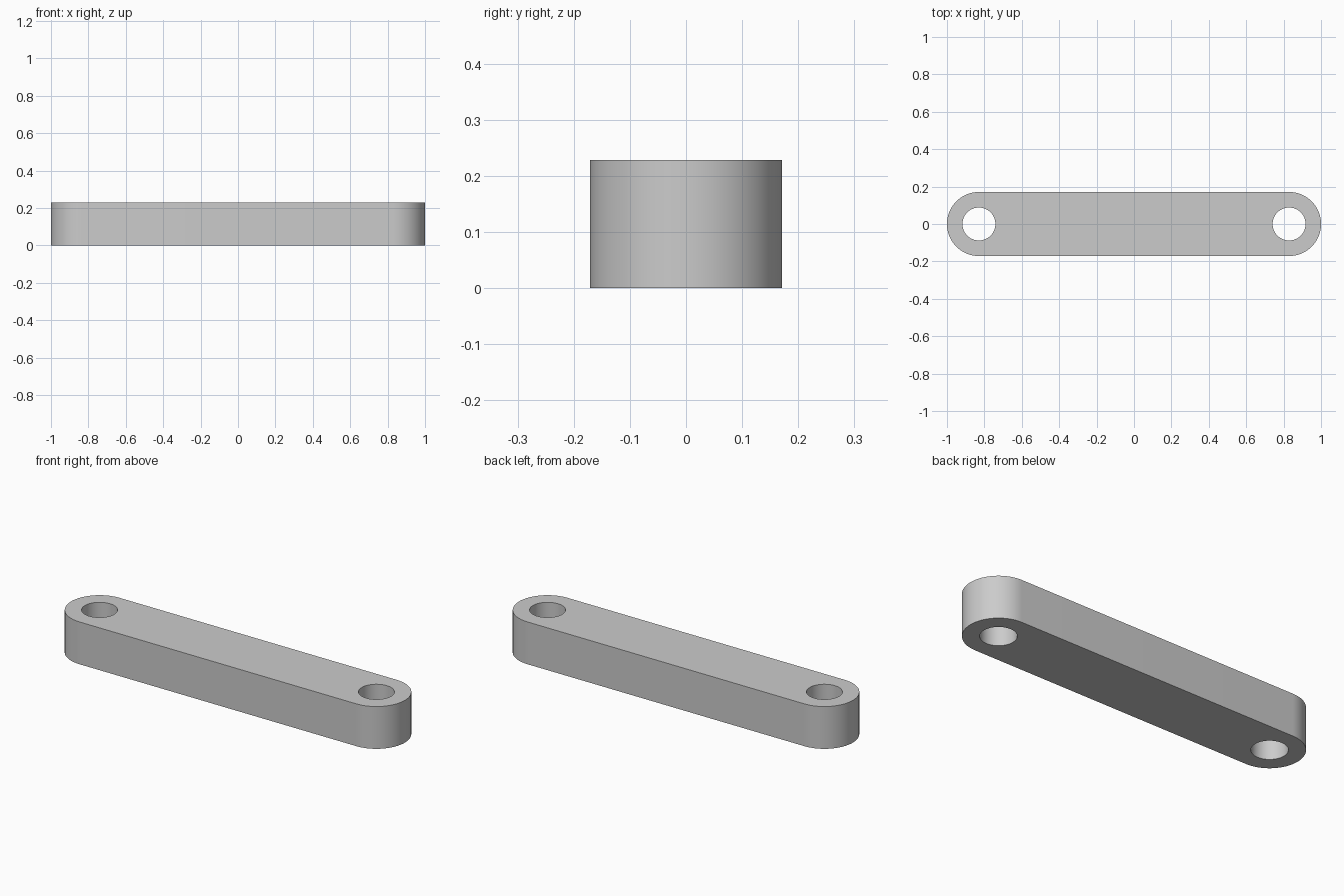
import bpy, bmesh
from math import pi, cos, sin, radians

if "Cube" in bpy.data.objects:
    bpy.data.objects.remove(bpy.data.objects["Cube"])

END_R, HOLE_R, THICK = 0.171, 0.088, 0.229
CX = 1.0 - END_R          # hole and end-arc centre
SEG = 48                  # segments per half circle


def arc(cx, r, start, sweep, n):
    return [(cx + r * cos(start + sweep * i / n), r * sin(start + sweep * i / n))
            for i in range(n + 1)]


def add_loop(bm, pts):
    vs = [bm.verts.new((x, y, 0)) for x, y in pts]
    return [bm.edges.new((vs[i - 1], vs[i])) for i in range(len(vs))]


bm = bmesh.new()

# rounded link outline with a pin hole at each end
edges = add_loop(bm, arc(CX, END_R, -pi / 2, pi, SEG) + arc(-CX, END_R, pi / 2, pi, SEG))
for side in (-1, 1):
    edges += add_loop(bm, arc(side * CX, HOLE_R, 0, 2 * pi, 2 * SEG)[:-1])

# fill the outline and raise it to full thickness
bmesh.ops.triangle_fill(bm, use_beauty=True, edges=edges, normal=(0, 0, 1))
raised = bmesh.ops.extrude_face_region(bm, geom=bm.faces[:], use_keep_orig=True)
bmesh.ops.translate(bm, vec=(0, 0, THICK),
                    verts=[g for g in raised["geom"] if isinstance(g, bmesh.types.BMVert)])
bmesh.ops.recalc_face_normals(bm, faces=bm.faces[:])

mesh = bpy.data.meshes.new("link_bar")
bm.to_mesh(mesh)
bm.free()
link = bpy.data.objects.new("link_bar", mesh)
bpy.context.collection.objects.link(link)

# smooth rounded walls, sharp rims
bpy.context.view_layer.objects.active = link
link.select_set(True)
bpy.ops.object.shade_smooth_by_angle(angle=radians(30))
